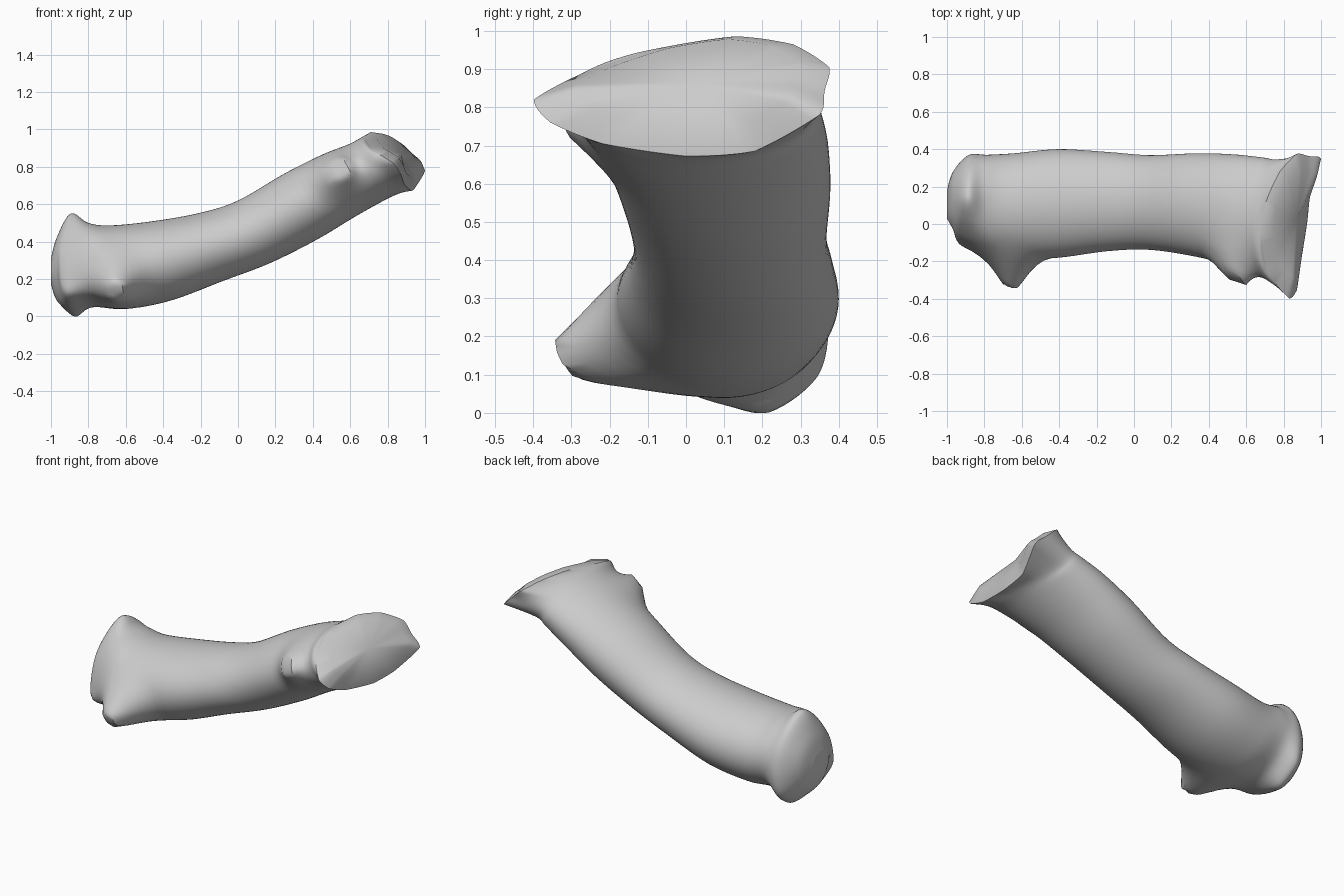
import bpy, bmesh, math
from mathutils import Vector

if "Cube" in bpy.data.objects:
    bpy.data.objects.remove(bpy.data.objects["Cube"], do_unlink=True)

SEG = 84    # points around the trunk
SUB = 6     # rings per span

grey = bpy.data.materials.new("light_grey")
grey.use_nodes = True
grey.diffuse_color = (0.6, 0.6, 0.6, 1)
grey.node_tree.nodes["Principled BSDF"].inputs["Base Color"].default_value = (0.6, 0.6, 0.6, 1)


def spline(a, b, c, d, t):
    """Catmull-Rom point between b and c."""
    return 0.5 * (2 * b + (c - a) * t + (2 * a - 5 * b + 4 * c - d) * t * t
                  + (3 * b - a - 3 * c + d) * t ** 3)


def oval(top, bottom, y0, y1):
    """Tilted oval ring from its top and bottom (x, z) and its y range."""
    hi = Vector((top[0], (y0 + y1) / 2, top[1]))
    lo = Vector((bottom[0], (y0 + y1) / 2, bottom[1]))
    ring = []
    for i in range(SEG):
        a = math.tau * i / SEG
        p = (hi + lo) / 2 + (hi - lo) / 2 * math.sin(a)
        ring.append(p + Vector((0, (y1 - y0) / 2 * math.cos(a), 0)))
    return ring


def outline(points, roundness):
    """Closed ring through a few points, from straight (0) to curved (1)."""
    pts = [Vector(p) for p in points]
    n, per = len(pts), SEG // len(pts)
    ring = []
    for i in range(n):
        a, b, c, d = (pts[(i + k) % n] for k in (-1, 0, 1, 2))
        for k in range(per):
            t = k / per
            ring.append(b.lerp(c, t).lerp(spline(a, b, c, d, t), roundness))
    return ring


# Outlines of the two ends, counted from the back over the top
low_rim = [
    (-0.885, 0.368, 0.22), (-0.885, 0.345, 0.36), (-0.89, 0.265, 0.48), (-0.895, 0.14, 0.55),
    (-0.91, 0.03, 0.475), (-0.93, -0.06, 0.34), (-0.93, -0.105, 0.20), (-0.915, -0.11, 0.12),
    (-0.90, -0.01, 0.06), (-0.88, 0.11, 0.018), (-0.87, 0.22, 0.002), (-0.88, 0.34, 0.09),
]
high_rim = [
    (0.935, 0.363, 0.843), (0.87, 0.375, 0.905), (0.78, 0.28, 0.965), (0.71, 0.13, 0.986),
    (0.68, -0.07, 0.955), (0.72, -0.27, 0.89), (0.83, -0.398, 0.82), (0.87, -0.355, 0.76),
    (0.89, -0.22, 0.705), (0.925, 0.0, 0.672), (0.945, 0.18, 0.685), (1.0, 0.35, 0.78),
]

# Trunk sections from the low end to the high end
keys = [
    oval((-1.00, 0.31), (-1.00, 0.17), 0.03, 0.18),
    oval((-0.97, 0.42), (-0.965, 0.08), -0.03, 0.28),
    outline(low_rim, 0.9),
    oval((-0.80, 0.50), (-0.77, 0.05), -0.15, 0.37),
    oval((-0.68, 0.487), (-0.60, 0.04), -0.185, 0.378),
    oval((-0.45, 0.51), (-0.36, 0.085), -0.18, 0.40),
    oval((-0.20, 0.555), (-0.08, 0.19), -0.145, 0.385),
    oval((0.00, 0.62), (0.17, 0.285), -0.138, 0.368),
    oval((0.25, 0.765), (0.42, 0.41), -0.175, 0.378),
    oval((0.45, 0.865), (0.62, 0.53), -0.225, 0.372),
    oval((0.59, 0.92), (0.79, 0.625), -0.285, 0.355),
    oval((0.65, 0.952), (0.87, 0.66), -0.325, 0.345),
    outline(high_rim, 0.5),
]

rings = []
last = len(keys) - 1
for i in range(last):
    a, b, c, d = keys[max(i - 1, 0)], keys[i], keys[i + 1], keys[min(i + 2, last)]
    for k in range(SUB):
        rings.append([spline(a[j], b[j], c[j], d[j], k / SUB) for j in range(SEG)])
rings.append(keys[last])

# Side stubs: base, tip, flat tip radius, radius where the flare ends
stubs = [
    (Vector((-0.67, -0.18, 0.18)), Vector((-0.66, -0.345, 0.14)), 0.05, 0.26),
    (Vector((0.52, -0.20, 0.76)), Vector((0.54, -0.285, 0.785)), 0.06, 0.18),
]


def pull(p):
    """Draw the front of the trunk out into the stubs."""
    front = min(max((0.06 - p.y) / 0.16, 0), 1)
    move = Vector((0, 0, 0))
    for base, tip, inner, outer in stubs:
        dist = math.hypot(p.x - base.x, p.z - base.z)
        t = min(max((dist - inner) / (outer - inner), 0), 1)
        move += (tip - base) * (1 - t) ** 2 * front
    return p + move


rings = [[pull(p) for p in ring] for ring in rings[:-1]] + rings[-1:]

# Bevelled step inside the high rim, slightly raised
high_mid = Vector((0.855, 0.03, 0.835))
rise = Vector((0.018, 0, 0.03))
rings.append([p.lerp(high_mid, 0.25) + rise for p in rings[-1]])

bm = bmesh.new()
grid = [[bm.verts.new(p) for p in ring] for ring in rings]
for lower, upper in zip(grid, grid[1:]):
    for j in range(SEG):
        n = (j + 1) % SEG
        bm.faces.new((lower[j], lower[n], upper[n], upper[j]))

# End caps
for ring, centre in ((grid[0], (-1.0, 0.105, 0.24)), (grid[-1], high_mid + rise)):
    mid = bm.verts.new(centre)
    for j in range(SEG):
        bm.faces.new((ring[j], ring[(j + 1) % SEG], mid))
bmesh.ops.recalc_face_normals(bm, faces=bm.faces)

mesh = bpy.data.meshes.new("curved_trunk")
bm.to_mesh(mesh)
bm.free()
mesh.materials.append(grey)
trunk = bpy.data.objects.new("curved_trunk", mesh)
bpy.context.collection.objects.link(trunk)
bpy.ops.object.select_all(action='DESELECT')
trunk.select_set(True)
bpy.context.view_layer.objects.active = trunk
bpy.ops.object.shade_smooth_by_angle(angle=math.radians(40))
